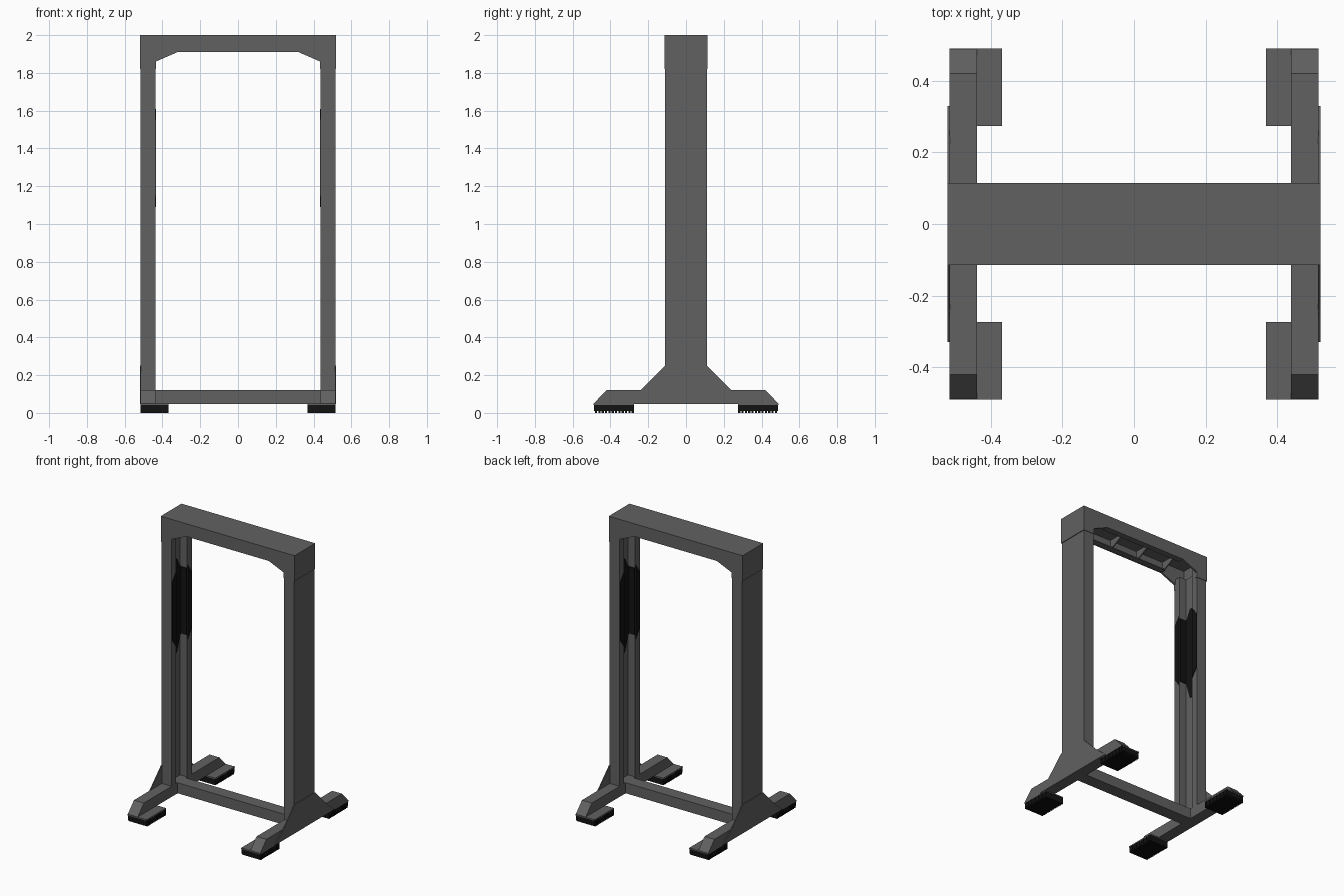
import bpy, bmesh
from mathutils import Vector

if "Cube" in bpy.data.objects:
    bpy.data.objects.remove(bpy.data.objects["Cube"])


def material(name, v):
    m = bpy.data.materials.new(name)
    m.diffuse_color = (v, v, v, 1)
    m.use_nodes = True
    m.node_tree.nodes["Principled BSDF"].inputs["Base Color"].default_value = m.diffuse_color
    return m


STEEL = material("grey steel", 0.12)
RUBBER = material("black rubber", 0.006)


def prism(name, pts, axis, a, b, mat):
    """Extrude a 2D profile along axis x (pts=y,z), y (pts=x,z) or z (pts=x,y)."""
    def at(p, t):
        return Vector({'x': (t, p[0], p[1]), 'y': (p[0], t, p[1]), 'z': (p[0], p[1], t)}[axis])
    bm = bmesh.new()
    lo = [bm.verts.new(at(p, a)) for p in pts]
    hi = [bm.verts.new(at(p, b)) for p in pts]
    bm.faces.new(lo)
    bm.faces.new(hi)
    n = len(pts)
    for i in range(n):
        j = (i + 1) % n
        bm.faces.new((lo[i], lo[j], hi[j], hi[i]))
    bmesh.ops.recalc_face_normals(bm, faces=bm.faces)
    me = bpy.data.meshes.new(name)
    bm.to_mesh(me)
    bm.free()
    me.materials.append(mat)
    ob = bpy.data.objects.new(name, me)
    bpy.context.collection.objects.link(ob)
    return ob


def box(name, x0, x1, y0, y1, z0, z1, mat=STEEL):
    return prism(name, [(x0, y0), (x1, y0), (x1, y1), (x0, y1)], 'z', z0, z1, mat)


def mirror(ob, x=True, y=False):
    m = ob.modifiers.new("mirror", 'MIRROR')
    m.use_axis = (x, y, False)
    return ob


# Upright posts: channels with a slot on the inner side
mirror(prism("post", [(.515, -.112), (.515, .112), (.438, .112), (.438, .062), (.493, .062),
                      (.493, -.062), (.438, -.062), (.438, -.112)], 'z', .05, 1.9, STEEL))

# Dark grip pads on the lips and in the slot of each post
mirror(prism("lip_grip", [(.065, 1.09), (.11, 1.15), (.11, 1.55), (.065, 1.61)],
             'x', .434, .439, RUBBER), True, True)
mirror(prism("slot_grip", [(-.06, 1.12), (-.02, 1.0), (.02, 1.0), (.06, 1.12),
                           (.06, 1.58), (.02, 1.66), (-.02, 1.66), (-.06, 1.58)],
             'x', .488, .494, RUBBER))
mirror(box("slot_wall_grip", .44, .492, .057, .063, 1.12, 1.59, RUBBER), True, True)

# Top beam: hollow cover with chamfered front and back plates
side = [(.52, 2), (.52, 1.82), (.435, 1.82), (.435, 1.86), (.32, 1.91)]
profile = side + [(-x, z) for x, z in reversed(side)]
mirror(prism("beam_side_plate", profile, 'y', .103, .115, STEEL), False, True)
box("beam_top_plate", -.52, .52, -.115, .115, 1.985, 2)
mirror(box("beam_end_plate", .508, .52, -.115, .115, 1.82, 2))

# Inner lips and ribs of the beam
mirror(box("beam_lip", -.32, .32, .07, .104, 1.911, 1.918), False, True)
for i, x in enumerate((-.33, -.11, .11, .33)):
    mirror(prism(f"beam_rib_{i}", [(.104, 1.915), (.104, 1.986), (0, 1.986), (0, 1.965)],
                 'x', x - .004, x + .004, STEEL), False, True)

# Feet with sloped ends
mirror(prism("foot", [(-.49, .048), (.49, .048), (.42, .122), (-.42, .122)],
             'x', .438, .515, STEEL))

# Thin gusset plates on the outer side
mirror(prism("gusset_plate", [(-.33, .048), (.33, .048), (.24, .122), (.112, .25),
                              (-.112, .25), (-.24, .122)], 'x', .514, .52, STEEL))

# Bottom cross bar
box("cross_bar", -.44, .44, -.045, .045, .048, .122)

# Foot pads: steel plate over a ribbed rubber tread
mirror(box("pad_plate", .368, .515, .274, .49, .042, .05), True, True)
mirror(box("pad_rubber", .37, .513, .276, .488, .01, .042, RUBBER), True, True)
RIBS = 12
step = .212 / RIBS
for i in range(RIBS):
    y = .276 + i * step
    mirror(box(f"pad_rib_{i}", .368, .515, y, y + step * .65, 0, .042, RUBBER), True, True)
